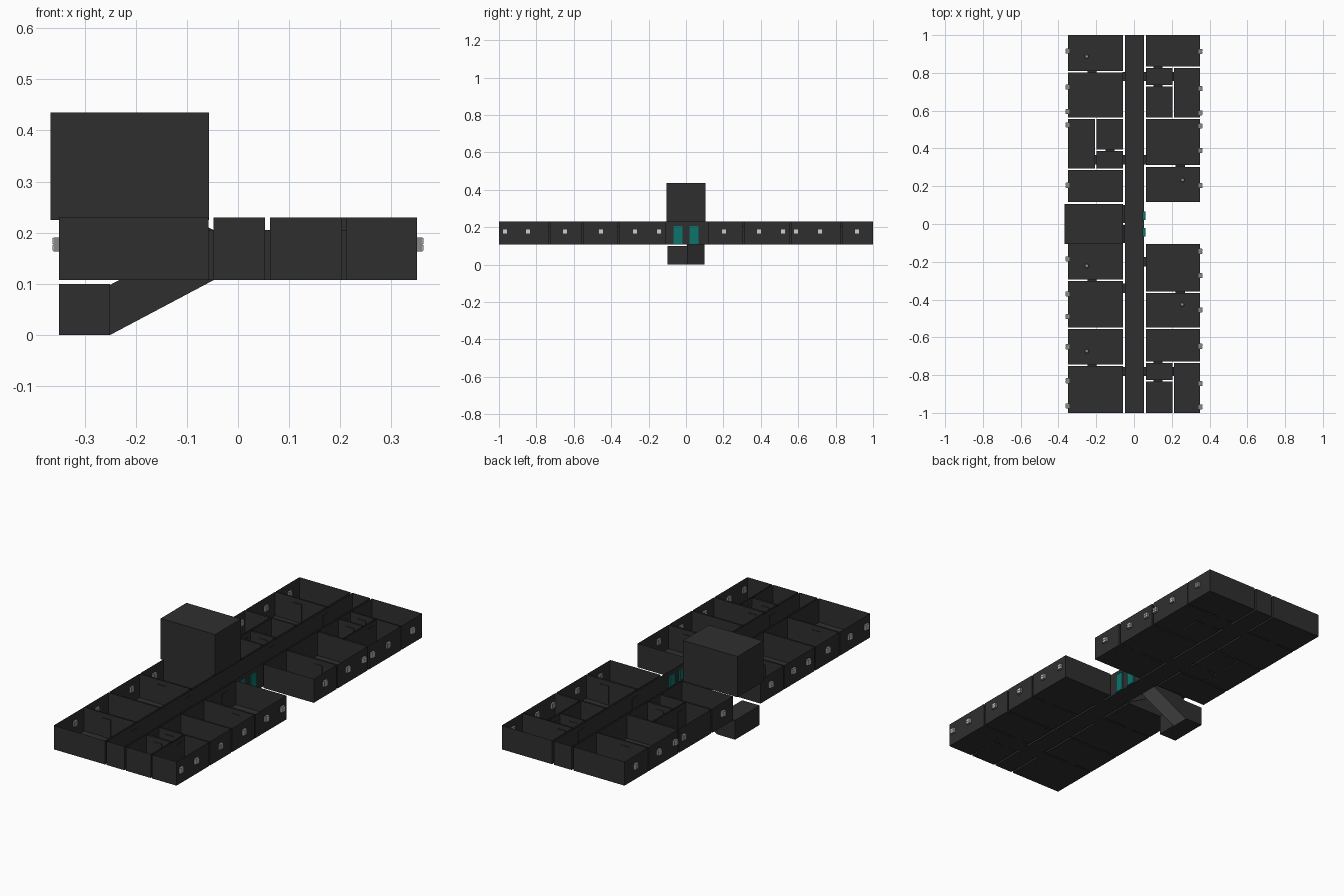
import bpy, bmesh, math
from mathutils import Matrix, Vector

if "Cube" in bpy.data.objects:
    bpy.data.objects.remove(bpy.data.objects["Cube"])

def mat(name, c):
    m = bpy.data.materials.new(name)
    m.diffuse_color = (*c, 1)
    m.use_nodes = True
    m.node_tree.nodes["Principled BSDF"].inputs["Base Color"].default_value = m.diffuse_color
    return m

DARK = mat("charcoal", (0.028, 0.028, 0.028))
GREY = mat("mid grey", (0.14, 0.14, 0.14))
FRAME = mat("window grey", (0.25, 0.25, 0.25))
PANE = mat("pale pane", (0.62, 0.62, 0.62))
TEAL = mat("teal", (0.004, 0.17, 0.145))

Z0, Z1, ZD = 0.107, 0.23, 0.205   # floor, wall top, door top

def finish(name, bm, *mats):
    me = bpy.data.meshes.new(name)
    bm.to_mesh(me)
    bm.free()
    for m in mats:
        me.materials.append(m)
    ob = bpy.data.objects.new(name, me)
    bpy.context.collection.objects.link(ob)
    return ob

def add_box(bm, x0, x1, y0, y1, z0, z1, idx=0):
    c = Vector(((x0 + x1) / 2, (y0 + y1) / 2, (z0 + z1) / 2))
    r = bmesh.ops.create_cube(bm, size=1, matrix=Matrix.Translation(c) @
                              Matrix.Diagonal((x1 - x0, y1 - y0, z1 - z0, 1)))
    faces = {f for v in r["verts"] for f in v.link_faces}
    for f in faces:
        f.material_index = idx
    return faces

def box(name, dims, m=DARK):
    bm = bmesh.new()
    add_box(bm, *dims)
    return finish(name, bm, m)

def room(name, x0, x1, y0, y1):
    # thin-walled room with an open top
    bm = bmesh.new()
    faces = add_box(bm, x0, x1, y0, y1, Z0, Z1)
    bmesh.ops.delete(bm, geom=[f for f in faces if f.normal.z > 0.5 or
                     f.calc_center_median().z > Z1 - 0.001], context='FACES_ONLY')
    return finish(name, bm, DARK)

# corridor and rooms
room("corridor", -0.048, 0.053, -1, 1)
LX, RX = (-0.35, -0.058), (0.063, 0.35)
for i, (a, b) in enumerate([(0.81, 1), (0.565, 0.803), (0.117, 0.287), (-0.295, -0.107),
                            (-0.548, -0.302), (-0.745, -0.556), (-1, -0.752)]):
    room(f"left_room_{i}", *LX, a, b)
for i, (a, b) in enumerate([(0.833, 1), (0.312, 0.556), (0.117, 0.303), (-0.358, -0.107),
                            (-0.548, -0.366), (-0.727, -0.556)]):
    room(f"right_room_{i}", *RX, a, b)
# suites: bedroom with entry hall and bathroom
for n, sx, bed, hall, bath in [
        ("left_suite", -1, (0.295, 0.556), (0.295, 0.386), (0.395, 0.556)),
        ("right_back_suite", 1, (0.565, 0.826), (0.735, 0.826), (0.565, 0.727)),
        ("right_front_suite", 1, (-1, -0.735), (-0.826, -0.735), (-1, -0.835))]:
    outer = (0.211, 0.35) if sx > 0 else (-0.35, -0.207)
    inner = (0.063, 0.203) if sx > 0 else (-0.199, -0.058)
    room(n + "_bedroom", *outer, *bed)
    room(n + "_hall", *inner, *hall)
    room(n + "_bathroom", *inner, *bath)

# doors bridging the gaps between rooms
bm = bmesh.new()
for x, y in [(-0.222, 0.806), (-0.127, 0.39), (-0.222, -0.298), (-0.222, -0.749),
             (0.127, 0.83), (0.127, 0.731), (0.245, 0.308), (0.245, -0.362),
             (0.127, -0.731), (0.127, -0.83)]:
    add_box(bm, x - 0.024, x + 0.024, y - 0.007, y + 0.007, Z0, ZD)
for x, ys in ((-0.053, (0.78, 0.34, -0.36 + 0.02, -0.78)), (0.058, (0.78, 0.34, -0.2, -0.78))):
    for y in ys:
        add_box(bm, x - 0.007, x + 0.007, y - 0.024, y + 0.024, Z0, ZD)
for x, y in [(0.207, 0.78), (0.207, -0.78), (-0.203, 0.34)]:
    add_box(bm, x - 0.006, x + 0.006, y - 0.024, y + 0.024, Z0, ZD)
finish("doors", bm, DARK)

# lift doors
for i, y in enumerate((-0.043, 0.043)):
    box(f"lift_door_{i}", (0.046, 0.061, y - 0.023, y + 0.023, Z0 + 0.001, ZD), TEAL)

# windows: frame block with pale panes and a cross bar
bm = bmesh.new()
right = [-0.968, -0.845, -0.647, -0.455, -0.273, -0.144, 0.203, 0.39, 0.519, 0.588, 0.717, 0.914]
left = [0.915, 0.725, 0.595, 0.525, 0.205, -0.185, -0.37, -0.49, -0.65, -0.83, -0.963]
for s, ys in ((1, right), (-1, left)):
    for y in ys:
        xs = sorted((s * 0.34, s * 0.361))
        add_box(bm, *xs, y - 0.0135, y + 0.0135, 0.163, 0.191, 0)
        xs = sorted((s * 0.3605, s * 0.363))
        for dy in (-0.0062, 0.0062):
            for dz in (-0.0065, 0.0065):
                add_box(bm, *xs, y + dy - 0.0055, y + dy + 0.0055,
                        0.177 + dz - 0.0058, 0.177 + dz + 0.0058, 1)
finish("windows", bm, FRAME, PANE)

# small round fixtures on the floors
bm = bmesh.new()
for x, y in [(-0.25, 0.887), (0.257, 0.233), (-0.25, -0.222), (0.255, -0.426), (-0.25, -0.673)]:
    bmesh.ops.create_cone(bm, cap_ends=True, segments=8, radius1=0.012, radius2=0.009, depth=0.014,
                          matrix=Matrix.Translation((x, y, Z0 + 0.008)))
finish("room_fixtures", bm, FRAME)

# sloped stair tunnels, grey on the stair slope only
def tunnel(name, xa, za, xb, zb, y0, y1, h):
    bm = bmesh.new()
    prof = [(xa, za), (xb, zb), (xb, zb + h), (xa, za + h)]
    lo = [bm.verts.new((x, y0, z)) for x, z in prof]
    hi = [bm.verts.new((x, y1, z)) for x, z in prof]
    bm.faces.new(lo)
    bm.faces.new(hi[::-1])
    bm.faces.new((lo[0], hi[0], hi[1], lo[1])).material_index = 1
    bm.faces.new((lo[2], hi[2], hi[3], lo[3]))
    bmesh.ops.recalc_face_normals(bm, faces=bm.faces)
    finish(name, bm, DARK, GREY)

tunnel("lower_stairs", -0.25, 0.0, -0.048, Z0, 0.005, 0.1, 0.098)
tunnel("upper_stairs", -0.25, 0.215, -0.048, Z0, -0.1, -0.005, 0.098)
box("stair_landing", (-0.35, -0.25, -0.1, 0.1, 0, 0.1))
box("stair_tower", (-0.367, -0.057, -0.105, 0.105, 0.225, 0.435))
